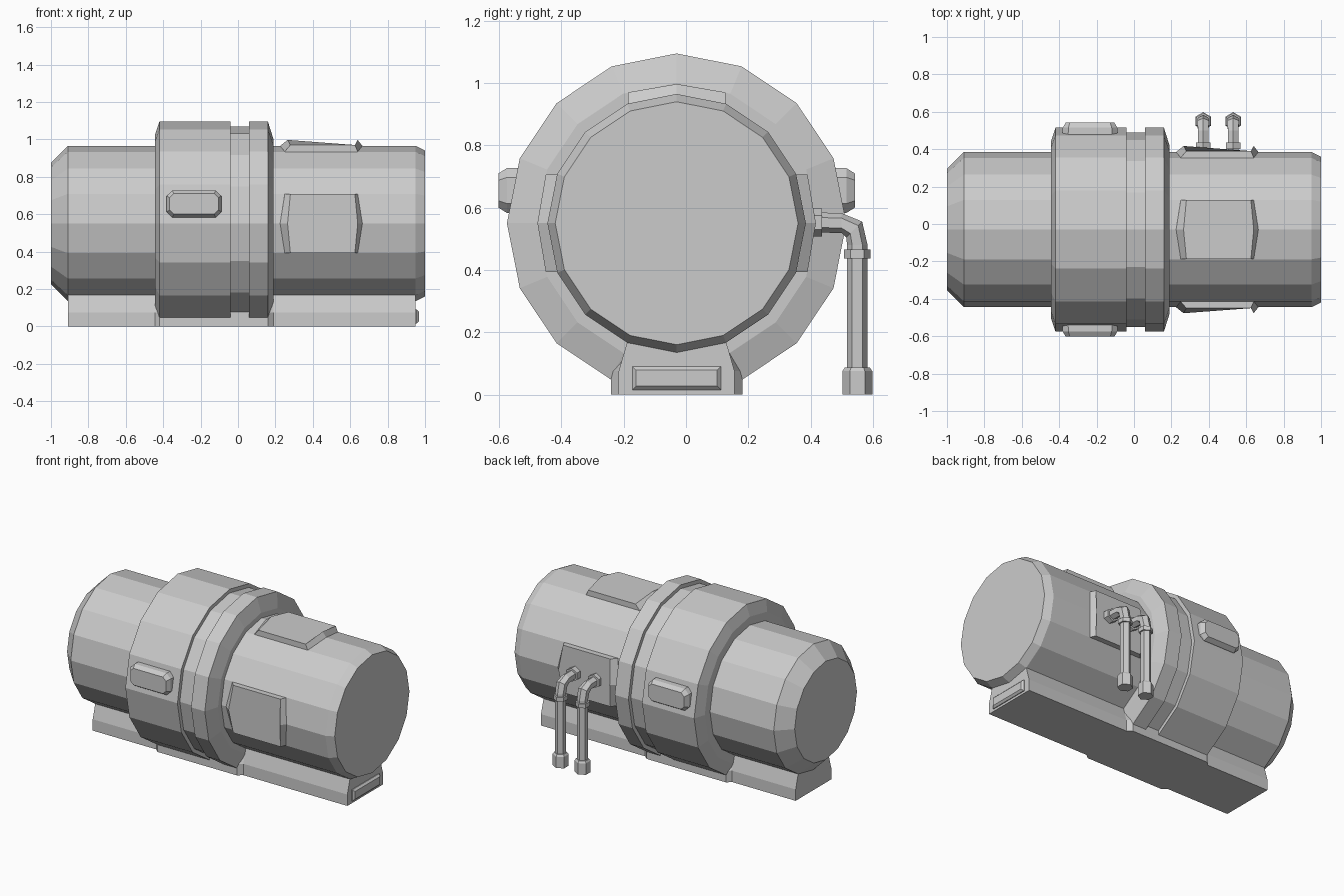
import bpy, bmesh
from math import sin, cos, pi, radians
from mathutils import Vector, Matrix

if "Cube" in bpy.data.objects:
    bpy.data.objects.remove(bpy.data.objects["Cube"], do_unlink=True)

AXIS = Vector((0, -0.03, 0.55))      # centre line of the tank
SIDES = 16

grey = bpy.data.materials.new("plain grey")
grey.use_nodes = True
COLOUR = (0.6, 0.6, 0.6, 1)
grey.diffuse_color = COLOUR
grey.node_tree.nodes["Principled BSDF"].inputs["Base Color"].default_value = COLOUR


def loft(name, sections, matrix=Matrix()):
    """Skin equal-length closed sections and cap both ends."""
    bm = bmesh.new()
    rings = [[bm.verts.new(matrix @ Vector(p)) for p in s] for s in sections]
    n = len(rings[0])
    for a, b in zip(rings, rings[1:]):
        for i in range(n):
            j = (i + 1) % n
            bm.faces.new((a[i], a[j], b[j], b[i]))
    bm.faces.new(rings[0])
    bm.faces.new(rings[-1])
    bmesh.ops.recalc_face_normals(bm, faces=bm.faces)
    mesh = bpy.data.meshes.new(name)
    bm.to_mesh(mesh)
    bm.free()
    mesh.materials.append(grey)
    obj = bpy.data.objects.new(name, mesh)
    bpy.context.collection.objects.link(obj)
    return obj


def lathe(name, profile):
    """Turn (x, radius) pairs around the tank axis."""
    angles = [2 * pi * i / SIDES for i in range(SIDES)]
    loft(name, [[(x, r * sin(a), r * cos(a)) for a in angles] for x, r in profile],
         Matrix.Translation(AXIS))


def around_axis(degrees):
    """Frame whose local z points outwards from the tank axis."""
    return Matrix.Translation(AXIS) @ Matrix.Rotation(radians(degrees), 4, "X")


# Tank and its thick middle band
lathe("tank_body", [(-1, 0.325), (-0.91, 0.415), (0.95, 0.415), (1, 0.39)])
lathe("middle_band", [(-0.445, 0.42), (-0.445, 0.47), (-0.42, 0.545), (-0.04, 0.545),
                      (-0.04, 0.52), (0.06, 0.52), (0.06, 0.545), (0.16, 0.545),
                      (0.19, 0.45), (0.19, 0.41)])

# Raised ridged panels on top, front and back
for name, turn in (("top_panel", 0), ("front_panel", 90), ("back_panel", -90)):
    def panel_ring(left, right, bulge, edge_z, mid_z):
        return [(left, -0.157, edge_z), (left - bulge, 0, mid_z), (left, 0.157, edge_z),
                (right, 0.157, edge_z), (right + bulge, 0, mid_z), (right, -0.157, edge_z)]
    loft(name, [panel_ring(0.25, 0.64, 0.03, 0.36, 0.39),
                panel_ring(0.25, 0.64, 0.025, 0.385, 0.415),
                panel_ring(0.28, 0.625, 0.015, 0.42, 0.447)], around_axis(turn))

# Rounded side boxes on the band
for name, side in (("front_box", -1), ("back_box", 1)):
    def box_ring(y, w, h, c):
        corners = ((w - c, h), (w, h - c), (w, c - h), (w - c, -h),
                   (c - w, -h), (-w, c - h), (-w, h - c), (c - w, h))
        return [(u - 0.235, side * y - 0.03, v + 0.655) for u, v in corners]
    loft(name, [box_ring(0.45, 0.148, 0.072, 0.03), box_ring(0.545, 0.146, 0.072, 0.03),
                box_ring(0.572, 0.13, 0.055, 0.022)])

# Base rail, wider beneath the band
rail = []
for x, w in ((-0.91, 0.186), (-0.445, 0.186), (-0.42, 0.211), (0.16, 0.211),
             (0.19, 0.186), (0.95, 0.186)):
    half = [(w, 0), (w, 0.075), (0.16, 0.165), (0.15, 0.25)]
    rail.append([(x, y - 0.03, z) for y, z in half]
                + [(x, -y - 0.03, z) for y, z in reversed(half)])
loft("base_rail", rail)


# Raised plate on the end of the rail
def plate_ring(x, inset):
    w, low, high = 0.142 - inset, 0.015 + inset, 0.09 - inset
    return [(x, y - 0.03, z) for y, z in ((-w, low), (w, low), (w, high), (-w, high))]


loft("end_plate", [plate_ring(0.94, 0), plate_ring(0.955, 0), plate_ring(0.967, 0.012)])


# Hexagonal pipes swept through the yz plane
def hex_ring(x, y, z, r, tilt):
    """Hexagon whose plane faces straight down at tilt 0 and along y at 90 degrees."""
    t = radians(tilt)
    pts = []
    for i in range(6):
        a = i * pi / 3
        u, v = r * cos(a), r * sin(a)
        pts.append((x + v, y + u * cos(t), z + u * sin(t)))
    return pts


def pipe_part(name, x, stations):
    loft(name, [hex_ring(x, *s) for s in stations])


for label, x in (("right", 0.37), ("left", 0.53)):
    pipe_part(label + "_pipe", x, [(0.36, 0.555, 0.032, 90), (0.5, 0.55, 0.032, 90),
                                   (0.54, 0.53, 0.036, 45), (0.55, 0.48, 0.033, 0),
                                   (0.55, 0.02, 0.033, 0)])
    pipe_part(label + "_pipe_flange", x, [(0.4, 0.553, 0.045, 90), (0.437, 0.553, 0.045, 90)])
    pipe_part(label + "_pipe_collar", x, [(0.55, 0.437, 0.043, 0), (0.55, 0.465, 0.043, 0)])
    pipe_part(label + "_pipe_foot", x, [(0.55, 0, 0.048, 0), (0.55, 0.075, 0.048, 0),
                                        (0.55, 0.087, 0.04, 0)])
